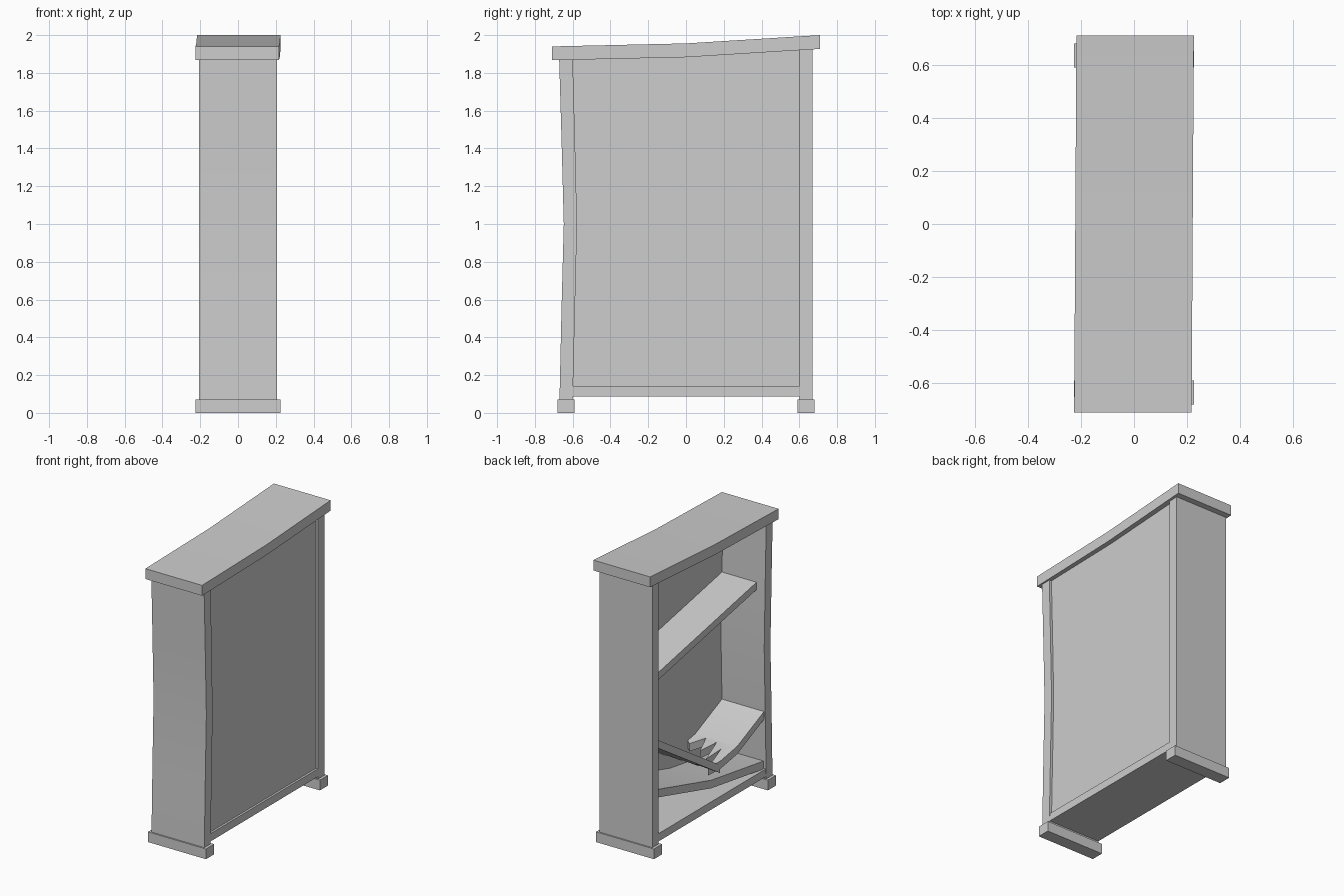
import bpy, bmesh, math

cube = bpy.data.objects.get("Cube")
if cube:
    bpy.data.objects.remove(cube)

grey = bpy.data.materials.new("plain_grey")
grey.use_nodes = True
colour = (0.61, 0.61, 0.61, 1)
grey.diffuse_color = colour
grey.node_tree.nodes["Principled BSDF"].inputs["Base Color"].default_value = colour


def finish(name, bm):
    bmesh.ops.recalc_face_normals(bm, faces=bm.faces)
    mesh = bpy.data.meshes.new(name)
    bm.to_mesh(mesh)
    bm.free()
    mesh.materials.append(grey)
    ob = bpy.data.objects.new(name, mesh)
    bpy.context.collection.objects.link(ob)
    bpy.ops.object.select_all(action='DESELECT')
    ob.select_set(True)
    bpy.context.view_layer.objects.active = ob
    bpy.ops.object.shade_smooth_by_angle(angle=math.radians(30))
    return ob


def strip(name, side_a, side_b, x0, x1):
    """Solid board across x, lying between two matching (y, z) paths."""
    bm = bmesh.new()
    rings = [[bm.verts.new((x, y, z)) for x, (y, z) in
              ((x0, a), (x1, a), (x1, b), (x0, b))]
             for a, b in zip(side_a, side_b)]
    for r, s in zip(rings, rings[1:]):
        for i in range(4):
            j = (i + 1) % 4
            bm.faces.new((r[i], r[j], s[j], s[i]))
    bm.faces.new(rings[0])
    bm.faces.new(rings[-1])
    return finish(name, bm)


def board(name, top, thick, x0, x1):
    return strip(name, top, [(y, z - thick) for y, z in top], x0, x1)


def broken_board(name, outline, height, thick, bend=None):
    """Plank with a splintered end, following height(y)."""
    bm = bmesh.new()
    bm.faces.new([bm.verts.new((x, y, 0)) for x, y in outline])
    if bend is not None:
        bmesh.ops.bisect_plane(bm, geom=bm.verts[:] + bm.edges[:] + bm.faces[:],
                               plane_co=(0, bend, 0), plane_no=(0, 1, 0))
    new = bmesh.ops.extrude_face_region(bm, geom=bm.faces[:])["geom"]
    for v in new:
        if isinstance(v, bmesh.types.BMVert):
            v.co.z -= thick
    for v in bm.verts:
        v.co.z += height(v.co.y)
    return finish(name, bm)


# Sagging top, slightly skewed
top = board("top_board", [(-0.71, 1.94), (0, 1.956), (0.71, 2.0)], 0.073, -0.221, 0.221)
for v in top.data.vertices:
    v.co.x += 0.006 * v.co.y

# Uprights, the front one bowed inwards
strip("front_upright",
      [(-0.67, 0.06), (-0.659, 0.55), (-0.647, 1.0), (-0.659, 1.45), (-0.672, 1.89)],
      [(-0.60, 0.06), (-0.588, 0.55), (-0.577, 1.0), (-0.588, 1.45), (-0.60, 1.89)],
      -0.206, 0.206)
strip("back_upright", [(0.67, 0.06), (0.67, 1.95)], [(0.60, 0.06), (0.60, 1.94)],
      -0.206, 0.206)

# Feet
for name, y in (("front_foot", -0.635), ("back_foot", 0.635)):
    board(name, [(y - 0.045, 0.072), (y + 0.045, 0.072)], 0.072, -0.226, 0.226)

# Closing panel and bottom
strip("rear_panel", [(-0.6, 0.1), (0, 0.1), (0.6, 0.1)],
      [(-0.6, 1.89), (0, 1.905), (0.6, 1.94)], 0.131, 0.188)
board("bottom_board", [(-0.6, 0.142), (0.6, 0.142)], 0.055, -0.203, 0.203)

# Whole shelves: one tilted, one fallen and bent
board("upper_shelf", [(-0.6, 1.448), (0.6, 1.209)], 0.052, -0.139, 0.131)
board("fallen_shelf", [(-0.6, 0.194), (-0.014, 0.282), (0.6, 0.45)], 0.057, -0.188, 0.131)

# Shelf snapped in two
broken_board("broken_shelf_front",
             [(0.131, -0.6), (0.131, -0.207), (0.1, -0.18), (0.04, -0.28),
              (-0.01, -0.14), (-0.05, -0.27), (-0.1, -0.08), (-0.12, -0.22),
              (-0.17, 0.0), (-0.197, -0.1), (-0.197, -0.6)],
             lambda y: 0.418 - (0.44 if y < -0.29 else 0.17) * (y + 0.29),
             0.055, bend=-0.29)
broken_board("broken_shelf_back",
             [(-0.197, 0.6), (-0.197, -0.1), (-0.15, -0.02), (-0.11, 0.06),
              (-0.07, -0.04), (-0.02, 0.08), (0.03, 0.0), (0.08, 0.1),
              (0.131, 0.04), (0.131, 0.6)],
             lambda y: 0.356 + 0.635 * (y + 0.103), 0.056)
